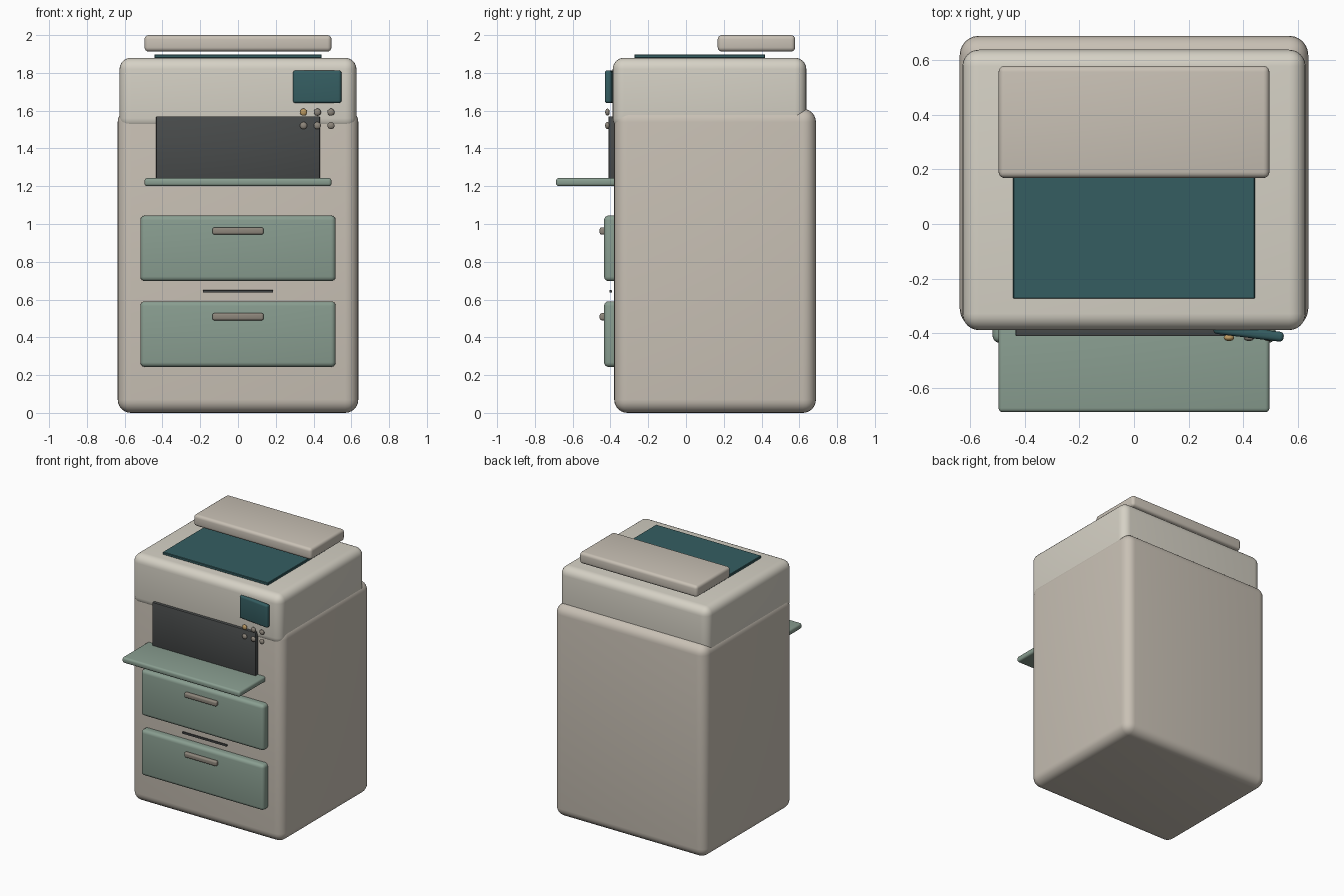
import bpy, bmesh, math

if "Cube" in bpy.data.objects:
    bpy.data.objects.remove(bpy.data.objects["Cube"])


def mat(name, rgb):
    m = bpy.data.materials.new(name)
    m.diffuse_color = (*rgb, 1)
    m.use_nodes = True
    m.node_tree.nodes["Principled BSDF"].inputs["Base Color"].default_value = m.diffuse_color
    return m


BEIGE = mat("beige", (0.58, 0.53, 0.46))
CREAM = mat("cream", (0.67, 0.64, 0.56))
SAGE = mat("sage", (0.25, 0.34, 0.28))
TEAL = mat("teal", (0.035, 0.11, 0.12))
DARK = mat("dark", (0.065, 0.07, 0.07))
TAUPE = mat("taupe", (0.27, 0.24, 0.20))
AMBER = mat("amber", (0.50, 0.32, 0.12))


def smooth(ob):
    bpy.ops.object.select_all(action='DESELECT')
    ob.select_set(True)
    bpy.context.view_layer.objects.active = ob
    bpy.ops.object.shade_smooth_by_angle(angle=math.radians(35))


def box(name, x, y, z, material, bevel=0.0, segments=4, turn=0.0):
    """Rounded box from (min, max) ranges, optionally turned about z."""
    bm = bmesh.new()
    bmesh.ops.create_cube(bm, size=1)
    bmesh.ops.scale(bm, verts=bm.verts, vec=(x[1] - x[0], y[1] - y[0], z[1] - z[0]))
    if bevel:
        bmesh.ops.bevel(bm, geom=bm.edges[:], offset=bevel, segments=segments,
                        profile=0.5, affect='EDGES')
    me = bpy.data.meshes.new(name)
    bm.to_mesh(me)
    bm.free()
    ob = bpy.data.objects.new(name, me)
    ob.location = (sum(x) / 2, sum(y) / 2, sum(z) / 2)
    ob.rotation_euler.z = turn
    me.materials.append(material)
    bpy.context.collection.objects.link(ob)
    smooth(ob)
    return ob


def wide(half):
    return (-half, half)


# Cabinet and scanner head
box("cabinet", wide(0.637), (-0.38, 0.688), (0, 1.61), BEIGE, 0.07, 6)
box("scanner_head", wide(0.627), (-0.388, 0.637), (1.50, 1.88), CREAM, 0.06, 6)

# Glass plate and raised document feeder
box("scanner_glass", wide(0.442), (-0.273, 0.418), (1.878, 1.898), TEAL, 0.003, 1)
box("document_feeder", wide(0.495), (0.168, 0.578), (1.913, 2.0), BEIGE, 0.022)

# Paper outlet and output tray
box("paper_outlet", wide(0.433), (-0.41, -0.36), (1.215, 1.57), DARK, 0.004, 2)
box("output_tray", wide(0.495), (-0.688, -0.34), (1.2, 1.243), SAGE, 0.015)

# Paper drawers with handles
for label, z0, z1, hz in (("upper", 0.697, 1.045, 0.963), ("lower", 0.243, 0.591, 0.509)):
    box(label + "_drawer", wide(0.517), (-0.434, -0.35), (z0, z1), SAGE, 0.025)
    box(label + "_handle", wide(0.136), (-0.457, -0.425), (hz - 0.019, hz + 0.019), TAUPE, 0.011)

# Thin seam between the drawers
box("drawer_slot", wide(0.186), (-0.406, -0.392), (0.637, 0.65), DARK, 0.003, 2)

# Touch screen, turned slightly outward
box("touch_screen", (0.29, 0.548), (-0.416, -0.380), (1.64, 1.813), TEAL, 0.014, 4,
    math.radians(-7))

# Control buttons, two rows of three
for row, z in enumerate((1.592, 1.521)):
    for col, x in enumerate((0.347, 0.42, 0.492)):
        bpy.ops.mesh.primitive_uv_sphere_add(segments=20, ring_count=10, radius=0.019,
                                             location=(x, -0.416, z))
        ob = bpy.context.object
        ob.name = f"button_{row}_{col}"
        ob.scale.y = 0.63
        ob.data.materials.append(AMBER if row == col == 0 else TAUPE)
        smooth(ob)
